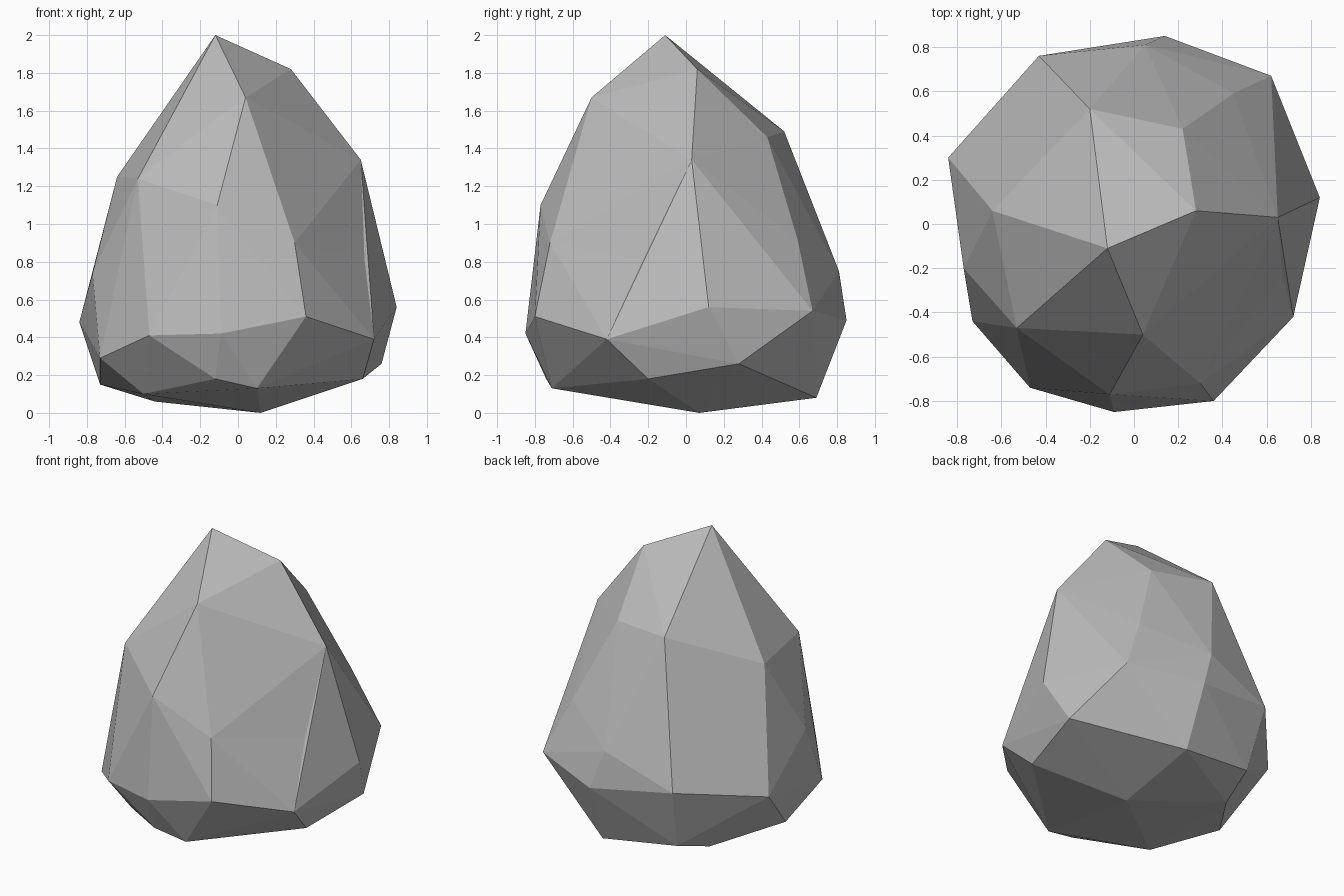
import bpy
import bmesh
from mathutils import Vector

if "Cube" in bpy.data.objects:
    bpy.data.objects.remove(bpy.data.objects["Cube"], do_unlink=True)

# Corner points of the boulder in hundredths of a unit, grouped by height
RINGS = {
    "peak": [(-12, -11, 200), (28, 6, 182), (4, -50, 167)],
    "shoulder": [(65, 3, 134), (-20, 52, 149), (22, 43, 146),
                 (-64, 6, 125), (-53, -47, 124), (-11, -77, 110)],
    "waist": [(30, -72, 90), (67, -23, 81), (45, 59, 92), (5, 81, 75), (-77, -20, 74)],
    "belt": [(36, -80, 51), (72, -42, 39), (84, 12, 56), (62, 67, 54), (14, 85, 49),
             (-43, 76, 57), (-84, 30, 48), (-73, -44, 29), (-47, -74, 41), (-9, -85, 42)],
    "underside": [(76, 28, 26), (66, -20, 18), (10, -71, 13), (-12, -74, 18), (-50, -44, 10),
                  (-73, -4, 15), (-44, 37, 6), (-38, 64, 15), (15, 69, 8), (12, 7, 0)],
}
CENTRE = Vector((0, 0, 0.75))
ROUNDING = 0.93


def inflate(point):
    """Pull a corner slightly towards a sphere so that shallow corners stay on the hull."""
    offset = point - CENTRE
    return offset.normalized() * offset.length ** ROUNDING


def make_material(name, colour):
    material = bpy.data.materials.new(name)
    material.use_nodes = True
    material.diffuse_color = colour
    material.node_tree.nodes["Principled BSDF"].inputs["Base Color"].default_value = colour
    return material


def make_boulder(name, material):
    bm = bmesh.new()
    corners = [Vector(corner) / 100 for ring in RINGS.values() for corner in ring]

    # Wrap the rounded corners in a skin, then move each corner to its true place
    targets = {bm.verts.new(inflate(corner)): corner for corner in corners}
    hull = bmesh.ops.convex_hull(bm, input=list(bm.verts), use_existing_faces=False)
    for vert, corner in targets.items():
        if vert.is_valid:
            vert.co = corner
    loose = [vert for vert in bm.verts if not vert.link_faces]
    bmesh.ops.delete(bm, geom=loose, context="VERTS")
    bmesh.ops.recalc_face_normals(bm, faces=list(bm.faces))

    # Flat facets
    for face in bm.faces:
        face.smooth = False
    mesh = bpy.data.meshes.new(name)
    bm.to_mesh(mesh)
    bm.free()
    mesh.materials.append(material)
    boulder = bpy.data.objects.new(name, mesh)
    bpy.context.collection.objects.link(boulder)
    return boulder


make_boulder("boulder", make_material("stone_grey", (0.5, 0.5, 0.5, 1)))
